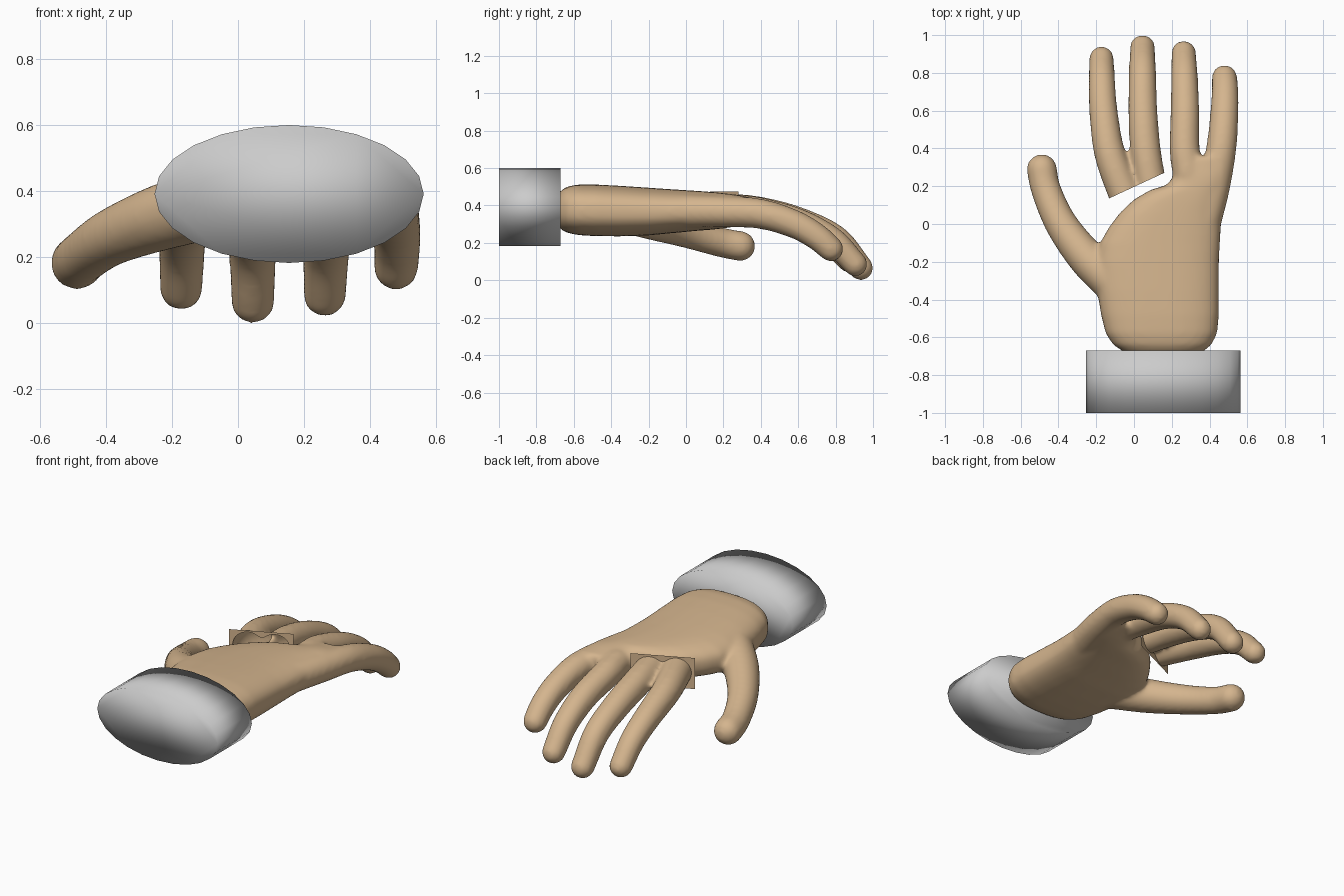
import bpy, bmesh, math
from mathutils import Vector, Matrix

if "Cube" in bpy.data.objects:
    bpy.data.objects.remove(bpy.data.objects["Cube"])

skin = bpy.data.materials.new("skin")
skin.diffuse_color = (0.66, 0.46, 0.27, 1)
skin.use_nodes = True
skin.node_tree.nodes["Principled BSDF"].inputs["Base Color"].default_value = skin.diffuse_color


def catmull(a, b, c, d, t):
    return 0.5 * (2*b + (c-a)*t + (2*a-5*b+4*c-d)*t*t + (3*b-a-3*c+d)*t**3)


def digit(bm, pts, steps=14):
    """Sweep of overlapping balls along a smooth path of (x, y, z, radius)."""
    p = [Vector(q) for q in pts]
    p = [2*p[0]-p[1]] + p + [2*p[-1]-p[-2]]
    for i in range(1, len(p)-2):
        last = i == len(p)-3
        for k in range(steps + last):
            q = catmull(*p[i-1:i+3], k/steps)
            bmesh.ops.create_icosphere(bm, subdivisions=3, radius=q[3],
                                       matrix=Matrix.Translation(q[:3]))


def loft(bm, sections, n=40, power=2.6):
    """Rounded sections (y, x_left, x_right, z_low, z_high) skinned along y."""
    rings = []
    for y, xl, xr, z0, z1 in sections:
        ring = []
        for i in range(n):
            a = 2*math.pi*i/n
            c, s = math.cos(a), math.sin(a)
            c = math.copysign(abs(c)**(2/power), c)
            s = math.copysign(abs(s)**(2/power), s)
            ring.append(bm.verts.new(((xl+xr)/2 + c*(xr-xl)/2, y,
                                      (z0+z1)/2 + s*(z1-z0)/2)))
        rings.append(ring)
    faces = [bm.faces.new((r[i], r[(i+1) % n], q[(i+1) % n], q[i]))
             for r, q in zip(rings, rings[1:]) for i in range(n)]
    faces += [bm.faces.new(rings[0]), bm.faces.new(rings[-1])]
    bmesh.ops.recalc_face_normals(bm, faces=faces)


def add_object(bm, name, mat=None):
    me = bpy.data.meshes.new(name)
    for f in bm.faces:
        f.smooth = True
    bm.to_mesh(me)
    bm.free()
    ob = bpy.data.objects.new(name, me)
    bpy.context.collection.objects.link(ob)
    if mat:
        me.materials.append(mat)
    return ob


def fuse(ob):
    """Melt the overlapping pieces into a single smooth skin."""
    r = ob.modifiers.new("melt", 'REMESH')
    r.mode, r.voxel_size, r.use_smooth_shade = 'VOXEL', 0.013, True
    s = ob.modifiers.new("soften", 'SMOOTH')
    s.factor, s.iterations = 0.5, 12
    dg = bpy.context.evaluated_depsgraph_get()
    me = bpy.data.meshes.new_from_object(ob.evaluated_get(dg))
    ob.modifiers.clear()
    ob.data = me
    me.materials.clear()
    me.materials.append(skin)
    for f in me.polygons:
        f.use_smooth = True


# Palm with thumb, ring finger and little finger
bm = bmesh.new()
loft(bm, [(-0.68, -0.05, 0.36, 0.28, 0.47), (-0.64, -0.11, 0.41, 0.255, 0.50),
          (-0.58, -0.15, 0.44, 0.242, 0.512), (-0.48, -0.175, 0.45, 0.236, 0.512),
          (-0.35, -0.195, 0.45, 0.235, 0.505), (-0.2, -0.20, 0.45, 0.24, 0.495),
          (-0.1, -0.18, 0.455, 0.25, 0.488), (-0.02, -0.135, 0.46, 0.257, 0.483),
          (0.06, -0.075, 0.465, 0.265, 0.478), (0.13, 0.0, 0.48, 0.27, 0.473),
          (0.18, 0.085, 0.49, 0.275, 0.468), (0.205, 0.17, 0.495, 0.278, 0.465),
          (0.25, 0.21, 0.50, 0.285, 0.46), (0.36, 0.27, 0.50, 0.31, 0.44)])
digit(bm, [(-0.10, -0.32, 0.36, 0.11), (-0.25, -0.18, 0.315, 0.10),
           (-0.385, 0.0, 0.26, 0.087), (-0.465, 0.18, 0.205, 0.08),
           (-0.488, 0.29, 0.183, 0.081)])
digit(bm, [(0.285, 0.27, 0.378, 0.083), (0.268, 0.4, 0.362, 0.081),
           (0.27, 0.6, 0.308, 0.077), (0.267, 0.78, 0.215, 0.072),
           (0.263, 0.905, 0.086, 0.066)])
digit(bm, [(0.37, 0.0, 0.37, 0.09), (0.425, 0.2, 0.367, 0.085),
           (0.462, 0.4, 0.355, 0.081), (0.478, 0.58, 0.30, 0.076),
           (0.482, 0.70, 0.232, 0.072), (0.479, 0.775, 0.168, 0.068)])
fuse(add_object(bm, "palm_and_outer_fingers"))

# Index and middle fingers, trimmed open where they part from the palm
bm = bmesh.new()
digit(bm, [(-0.01, 0.08, 0.38, 0.088), (-0.055, 0.175, 0.38, 0.088),
           (-0.13, 0.38, 0.36, 0.083), (-0.162, 0.6, 0.30, 0.076),
           (-0.17, 0.76, 0.218, 0.071), (-0.172, 0.875, 0.105, 0.066)])
digit(bm, [(0.11, 0.14, 0.385, 0.083), (0.085, 0.24, 0.382, 0.083),
           (0.06, 0.40, 0.365, 0.082), (0.047, 0.6, 0.315, 0.078),
           (0.045, 0.8, 0.222, 0.073), (0.045, 0.935, 0.066, 0.067)])
fingers = add_object(bm, "index_and_middle_fingers")
fuse(fingers)
left, right = Vector((-0.15, 0.127, 0)), Vector((0.18, 0.28, 0))
normal = (right-left).cross(Vector((0, 0, -1))).normalized()
bm = bmesh.new()
bm.from_mesh(fingers.data)
bmesh.ops.bisect_plane(bm, geom=bm.verts[:] + bm.edges[:] + bm.faces[:],
                       plane_co=left, plane_no=normal,
                       clear_inner=normal.y > 0, clear_outer=normal.y < 0)
# Thin rectangular flange around the trimmed opening
rim = [e for e in bm.edges if e.is_boundary]
corner = [bm.verts.new((p.x, p.y, z)) for p, z in
          ((left, 0.285), (right, 0.285), (right, 0.475), (left, 0.475))]
rim += [bm.edges.new((corner[i], corner[(i+1) % 4])) for i in range(4)]
bmesh.ops.triangle_fill(bm, edges=rim, use_beauty=True,
                        normal=normal if normal.y < 0 else -normal)
bm.to_mesh(fingers.data)
bm.free()

# Sleeve cuff: squashed cylinder
bm = bmesh.new()
bmesh.ops.create_cone(bm, cap_ends=True, segments=24, radius1=1, radius2=1, depth=0.33,
                      matrix=Matrix.Translation((0.155, -0.835, 0.392))
                      @ Matrix.Diagonal((0.408, 1, 0.209, 1))
                      @ Matrix.Rotation(math.pi/2, 4, 'X'))
add_object(bm, "cuff")
